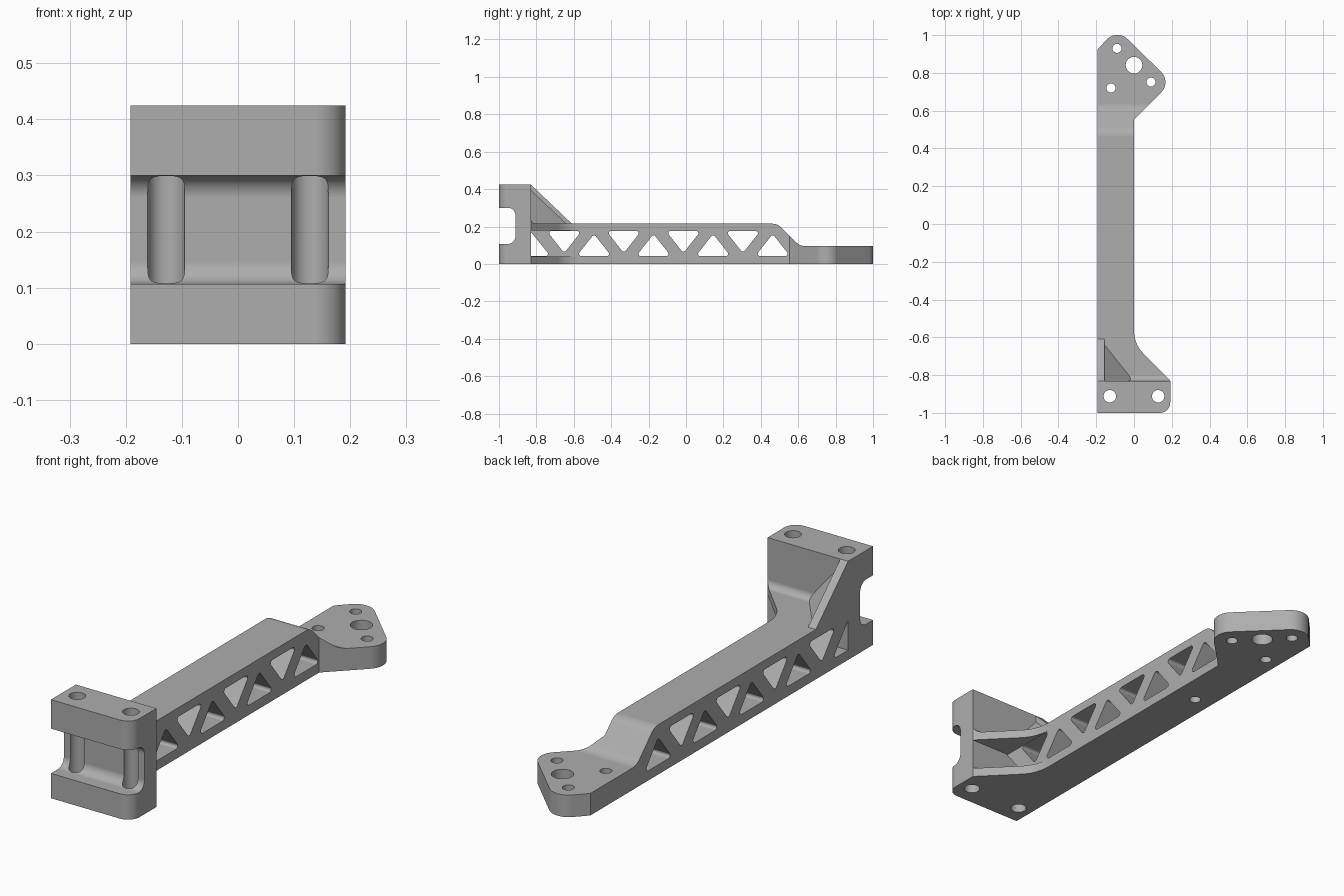
import bpy, bmesh, math
from mathutils import Vector

cube = bpy.data.objects.get("Cube")
if cube:
    bpy.data.objects.remove(cube, do_unlink=True)

GREY = (0.42, 0.42, 0.42, 1)
mat = bpy.data.materials.new("plain grey")
mat.use_nodes = True
mat.diffuse_color = GREY
mat.node_tree.nodes["Principled BSDF"].inputs["Base Color"].default_value = GREY

W = 0.192            # half width
DECK = 0.215         # height of the beam top
BACK = -0.83         # rear face of the tall clamp block


def rounded(points, steps=10):
    """Closed 2D outline; a third value on a point is its corner radius."""
    out = []
    for i, p in enumerate(points):
        c = Vector(p[:2])
        if len(p) < 3:
            out.append(c)
            continue
        a = (Vector(points[i - 1][:2]) - c).normalized()
        b = (Vector(points[(i + 1) % len(points)][:2]) - c).normalized()
        half = a.angle(b) / 2
        centre = c + (a + b).normalized() * p[2] / math.sin(half)
        t = p[2] / math.tan(half)
        start, end = c + a * t - centre, c + b * t - centre
        sweep = start.angle(end)
        for k in range(steps + 1):
            f = k / steps
            out.append(centre + (start * math.sin((1 - f) * sweep)
                                 + end * math.sin(f * sweep)) / math.sin(sweep))
    return out


def prism(name, outline, axis, low, high):
    """Extrude an outline along x (outline in y, z) or z (outline in x, y)."""
    bm = bmesh.new()

    def place(p, h):
        return (h, p[0], p[1]) if axis == "x" else (p[0], p[1], h)
    face = bm.faces.new([bm.verts.new(place(p, low)) for p in outline])
    top = bmesh.ops.extrude_face_region(bm, geom=[face])["geom"]
    shift = Vector(place((0, 0), high - low))
    bmesh.ops.translate(bm, vec=shift, verts=[v for v in top if isinstance(v, bmesh.types.BMVert)])
    return finish(name, bm)


def finish(name, bm):
    bmesh.ops.recalc_face_normals(bm, faces=bm.faces)
    mesh = bpy.data.meshes.new(name)
    bm.to_mesh(mesh)
    bm.free()
    mesh.materials.append(mat)
    ob = bpy.data.objects.new(name, mesh)
    bpy.context.collection.objects.link(ob)
    return ob


def combine(target, other, operation):
    """Apply a boolean and remove the helper."""
    bpy.context.view_layer.objects.active = target
    mod = target.modifiers.new("cut", "BOOLEAN")
    mod.solver = "EXACT"
    mod.operation = operation
    mod.object = other
    bpy.ops.object.modifier_apply(modifier=mod.name)
    bpy.data.objects.remove(other, do_unlink=True)


def hole(x, y, r, low=-0.1, high=0.6):
    ring = [(x + r * math.cos(a), y + r * math.sin(a))
            for a in (math.tau * k / 32 for k in range(32))]
    combine(body, prism("hole", ring, "z", low, high), "DIFFERENCE")


# Body: side profile trimmed by the plan outline
side = rounded([(-1.1, 0), (1.1, 0), (1.1, 0.095), (0.61, 0.095, 0.07),
                (0.49, DECK, 0.07), (BACK, DECK, 0.03), (BACK, 0.425), (-1.1, 0.425)])
body = prism("bracket_arm", side, "x", -0.4, 0.4)
plan = rounded([(-W, -1), (W, -1, 0.055), (W, BACK), (0, -0.635, 0.17), (0, 0.553),
                (0.199, 0.751, 0.077), (-0.09, 1.034, 0.077), (-W, 0.926)])
combine(body, prism("plan", plan, "z", -0.1, 0.6), "INTERSECT")

# Side rib and the sloped corner web beside it
rib = [(BACK - 0.02, 0.1), (-0.61, 0.1), (-0.61, DECK), (BACK, 0.425), (BACK - 0.02, 0.425)]
combine(body, prism("side_rib", rib, "x", -W, -0.155), "UNION")
bm = bmesh.new()
base = [(-0.165, -0.85), (0.02, -0.85), (-0.165, -0.618)]
low = [bm.verts.new((x, y, DECK - 0.01)) for x, y in base]
apex = bm.verts.new((-0.165, -0.85, 0.425))
bm.faces.new(low)
for i in range(3):
    bm.faces.new((low[i], low[(i + 1) % 3], apex))
combine(body, finish("corner_web", bm), "UNION")

# Pocket between the upper and lower flared plates
pocket = [(BACK, 0.04), (-0.5, 0.04), (-0.5, 0.178), (BACK, 0.178)]
combine(body, prism("pocket", pocket, "x", 0, 0.4), "DIFFERENCE")

# Truss windows, alternating up and down
PITCH = 0.1592
for i in range(8):
    y = -0.651 + i * PITCH
    foot, tip = (0.176, 0.058) if i % 2 == 0 else (0.042, 0.16)
    window = rounded([(y - 0.093, foot, 0.012), (y + 0.093, foot, 0.012), (y, tip, 0.012)], 5)
    combine(body, prism("window", window, "x", -0.4, 0.4), "DIFFERENCE")
first = rounded([(BACK, 0.042), (-0.725, 0.042, 0.012), (BACK, 0.172)], 5)
combine(body, prism("end_window", first, "x", -0.4, 0.4), "DIFFERENCE")

# Clamp notch across the front
notch = rounded([(-1.2, 0.107), (-0.912, 0.107, 0.04), (-0.912, 0.3, 0.04), (-1.2, 0.3)])
combine(body, prism("notch", notch, "x", -0.4, 0.4), "DIFFERENCE")

# Bolt holes: clamp block, end flange, and one under the beam
for x in (-0.128, 0.128):
    hole(x, -0.912, 0.033)
for x, y in ((-0.09, 0.93), (0.09, 0.751), (-0.122, 0.72)):
    hole(x, y, 0.024)
hole(0, 0.841, 0.044)
hole(-0.11, 0.27, 0.024, -0.1, 0.06)

# Smooth curved faces, crisp edges
bpy.ops.object.select_all(action="DESELECT")
body.select_set(True)
bpy.context.view_layer.objects.active = body
bpy.ops.object.shade_smooth_by_angle(angle=math.radians(25))
normals = body.modifiers.new("flat normals", "WEIGHTED_NORMAL")
normals.keep_sharp = True
